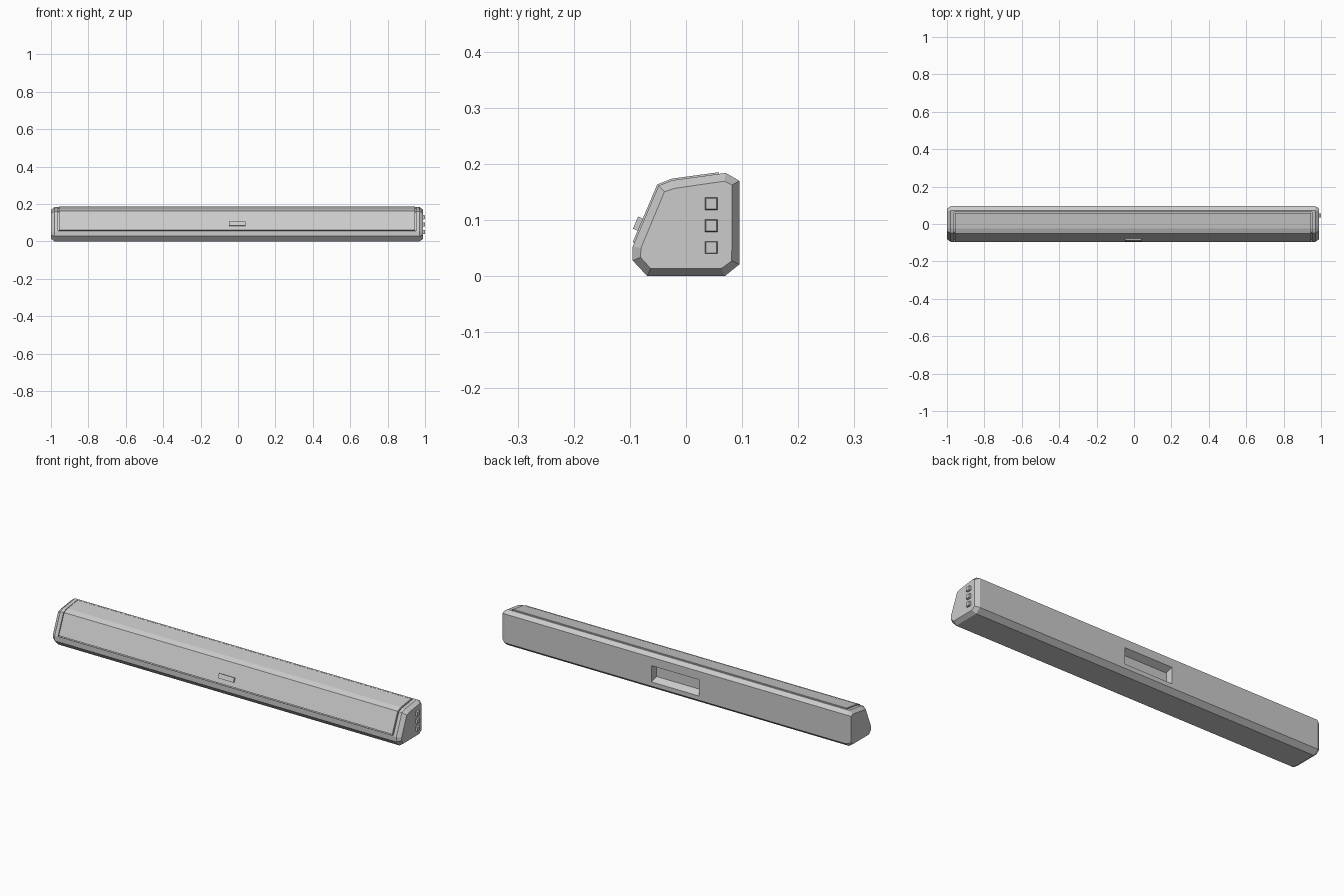
import bpy
import bmesh
from mathutils import Vector

old = bpy.data.objects.get("Cube")
if old:
    bpy.data.objects.remove(old)

grey = bpy.data.materials.new("light grey")
grey.use_nodes = True
grey.diffuse_color = (0.6, 0.6, 0.6, 1)
grey.node_tree.nodes["Principled BSDF"].inputs["Base Color"].default_value = (0.6, 0.6, 0.6, 1)

MID = -0.005          # middle of the bar; the buttons stick out on the left end


def finish(name, bm):
    bmesh.ops.recalc_face_normals(bm, faces=bm.faces)
    mesh = bpy.data.meshes.new(name)
    bm.to_mesh(mesh)
    bm.free()
    mesh.materials.append(grey)
    obj = bpy.data.objects.new(name, mesh)
    bpy.context.collection.objects.link(obj)
    return obj


def prism(name, profile, x0, x1, inset=0, depth=0):
    """Extrude a (y, z) profile along x, with optional chamfered ends."""
    bm = bmesh.new()
    cap = bm.faces.new([bm.verts.new((x0, y, z)) for y, z in profile])
    ext = bmesh.ops.extrude_face_region(bm, geom=[cap], use_keep_orig=True)["geom"]
    bmesh.ops.translate(bm, vec=(x1 - x0, 0, 0),
                        verts=[v for v in ext if isinstance(v, bmesh.types.BMVert)])
    bmesh.ops.recalc_face_normals(bm, faces=bm.faces)
    if inset:
        caps = [f for f in bm.faces if abs(f.normal.x) > 0.9]
        bmesh.ops.inset_individual(bm, faces=caps, thickness=inset, depth=depth)
    return finish(name, bm)


def offset(line, d):
    """Mitred offset of an open polyline to its outer (front/top) side."""
    pts = [Vector(p) for p in line]
    norms = []
    for a, b in zip(pts, pts[1:]):
        t = (b - a).normalized()
        norms.append(Vector((-t.y, t.x)))
    out = []
    for i, p in enumerate(pts):
        n, m = norms[max(i - 1, 0)], norms[min(i, len(norms) - 1)]
        out.append(p + (n + m) * (d / (1 + n.dot(m))))
    return out


def shell(line, low, high):
    return offset(line, low) + offset(line, high)[::-1]


def cut(target, cutter):
    mod = target.modifiers.new(cutter.name, "BOOLEAN")
    mod.object = cutter
    mod.operation = "DIFFERENCE"
    mod.solver = "EXACT"
    cutter.hide_render = True
    cutter.hide_viewport = True
    cutter.display_type = "WIRE"


# Main housing with chamfered ends
low, shoulder, brow, crown = (-0.095, 0.053), (-0.049, 0.161), (-0.024, 0.171), (0.071, 0.184)
body = prism("housing", [(-0.069, 0), (0.069, 0), (0.095, 0.021), (0.095, 0.17),
                         crown, brow, shoulder, low, (-0.095, 0.028)],
             MID - 0.975, MID + 0.975, 0.015, 0.02)


def front_line(start, end):
    a = Vector(low).lerp(Vector(shoulder), start)
    b = Vector(brow).lerp(Vector(crown), end)
    return [a, shoulder, brow, b]


# Groove and the slightly raised grille inside it
groove = prism("grille_groove_cutter", shell(front_line(0.02, 0.92), -0.008, 0.02),
               MID - 0.957, MID + 0.957)
cut(body, groove)
prism("grille", shell(front_line(0.06, 0.87), -0.009, 0.003), MID - 0.952, MID + 0.952)

# Tapered recess in the back
bm = bmesh.new()
rings = []
for y, half, z0, z1 in ((0.097, 0.136, 0.042, 0.128), (0.062, 0.13, 0.06, 0.11)):
    rings.append([bm.verts.new((MID + s * half, y, z))
                  for s, z in ((-1, z0), (1, z0), (1, z1), (-1, z1))])
bm.faces.new(rings[0])
bm.faces.new(rings[1][::-1])
for i in range(4):
    j = (i + 1) % 4
    bm.faces.new((rings[0][i], rings[0][j], rings[1][j], rings[1][i]))
cut(body, finish("back_recess_cutter", bm))

# Small badge plate on the sloped front
badge_line = [Vector(low).lerp(Vector(shoulder), t) for t in (0.25, 0.45)]
prism("front_badge", shell(badge_line, 0, 0.012), MID - 0.044, MID + 0.044)

# Three square buttons on the left end
for i in range(3):
    y, z, h = 0.045, 0.051 + 0.039 * i, 0.011
    prism(f"button_{i + 1}", [(y - h, z - h), (y + h, z - h), (y + h, z + h), (y - h, z + h)],
          0.98, 0.997, 0.002, 0.003)
